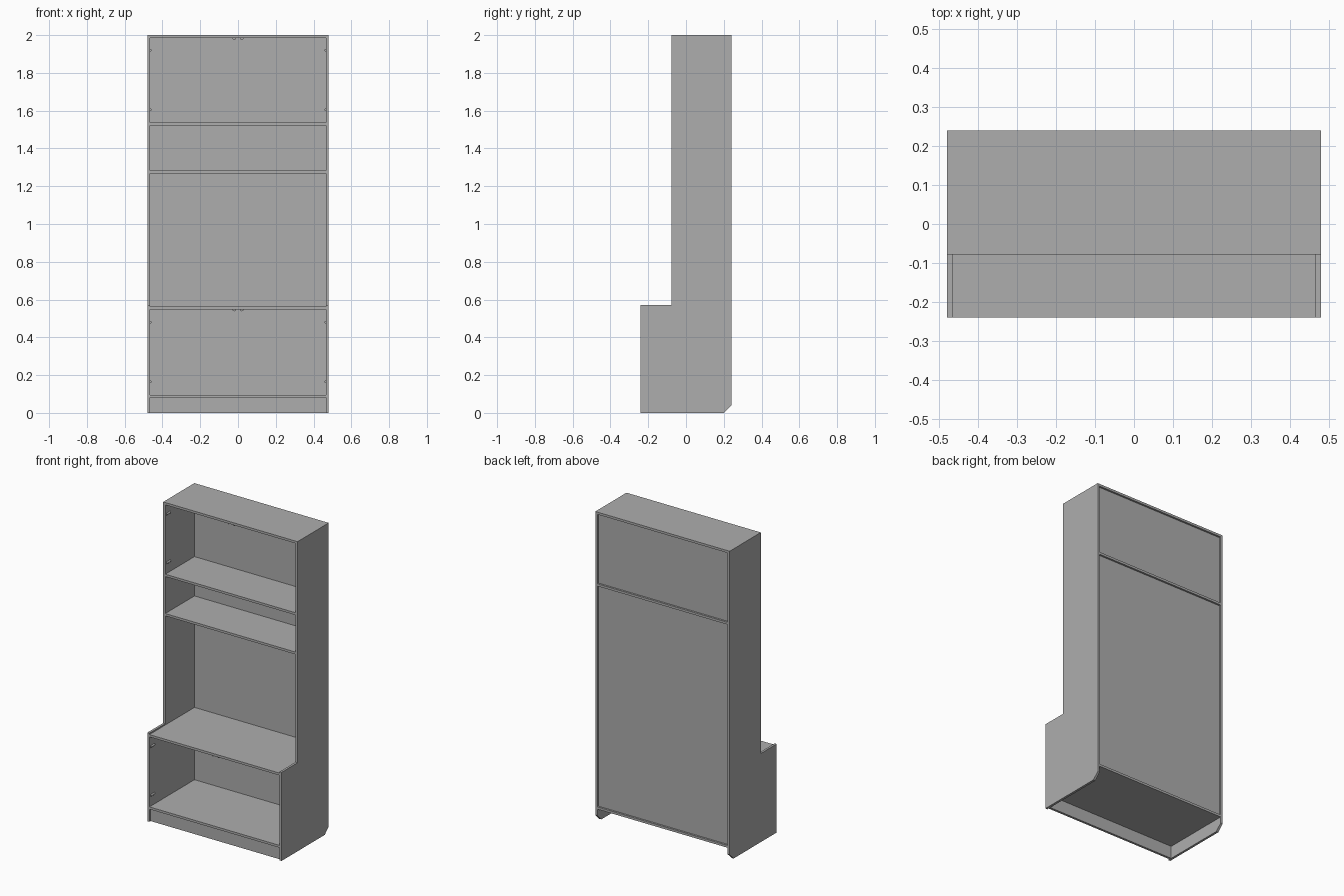
import bpy, bmesh
from math import pi
from mathutils import Matrix

if "Cube" in bpy.data.objects:
    bpy.data.objects.remove(bpy.data.objects["Cube"])

W, T = 0.48, 0.015          # half width, board thickness
IN = W - T                  # inner half width
UF, LF, BK = -0.078, -0.24, 0.24   # upper front, lower front, back
PANEL_F, PANEL_B = 0.22, 0.228     # back panel faces

# Dark grey finish
grey = bpy.data.materials.new("dark_grey")
grey.diffuse_color = (0.42, 0.42, 0.42, 1)
grey.use_nodes = True
grey.node_tree.nodes["Principled BSDF"].inputs["Base Color"].default_value = grey.diffuse_color


def finish(name, bm):
    bmesh.ops.recalc_face_normals(bm, faces=bm.faces)
    me = bpy.data.meshes.new(name)
    bm.to_mesh(me)
    bm.free()
    me.materials.append(grey)
    ob = bpy.data.objects.new(name, me)
    bpy.context.collection.objects.link(ob)
    return ob


def board(name, x0, x1, y0, y1, z0, z1):
    bm = bmesh.new()
    m = (Matrix.Translation(((x0 + x1) / 2, (y0 + y1) / 2, (z0 + z1) / 2))
         @ Matrix.Diagonal((x1 - x0, y1 - y0, z1 - z0, 1)))
    bmesh.ops.create_cube(bm, size=1, matrix=m)
    return finish(name, bm)


def peg(name, x, y0, length, z, r):
    bm = bmesh.new()
    m = Matrix.Translation((x, y0 + length / 2, z)) @ Matrix.Rotation(pi / 2, 4, 'X')
    bmesh.ops.create_cone(bm, cap_ends=True, segments=16, radius1=r, radius2=r,
                          depth=length, matrix=m)
    ob = finish(name, bm)
    for p in ob.data.polygons:
        p.use_smooth = len(p.vertices) == 4
    return ob


# Stepped side panels with a chamfered rear foot
profile = [(LF, 0), (0.2, 0), (BK, 0.04), (BK, 2), (UF, 2), (UF, 0.572), (LF, 0.572)]
for side, x in (("left", -W), ("right", IN)):
    bm = bmesh.new()
    face = bm.faces.new([bm.verts.new((x, y, z)) for y, z in profile])
    ext = bmesh.ops.extrude_face_region(bm, geom=[face])
    bmesh.ops.translate(bm, vec=(T, 0, 0),
                        verts=[v for v in ext["geom"] if isinstance(v, bmesh.types.BMVert)])
    finish(side + "_side_panel", bm)

# Horizontal boards: name, front, back, top height
for name, y0, y1, top in (
        ("top_board", UF, BK, 2.0),
        ("upper_shelf", UF, BK, 1.537),
        ("middle_shelf", UF, PANEL_F, 1.283),
        ("bench_board", LF, PANEL_F, 0.563),
        ("bottom_board", LF, BK, 0.096)):
    board(name, -IN, IN, y0, y1, top - T, top)

# Kick board and recessed back panels
board("kick_board", -IN, IN, LF + 0.012, LF + 0.012 + T, 0, 0.096 - T)
board("lower_back_panel", -IN, IN, PANEL_F, PANEL_B, 0.096, 1.537 - T)
board("upper_back_panel", -IN, IN, PANEL_F, PANEL_B, 1.537, 2 - T)

# Door hinges on the side walls and catches under the boards
for tag, front, ceiling, heights in (
        ("upper", UF, 2 - T, (1.92, 1.605)),
        ("lower", LF, 0.563 - T, (0.48, 0.165))):
    for s in (-1, 1):
        for i, z in enumerate(heights):
            peg(f"{tag}_hinge_{i}", s * IN, front + 0.01, 0.04, z, 0.007)
        peg(f"{tag}_catch", s * 0.02, front + 0.01, 0.04, ceiling, 0.01)
